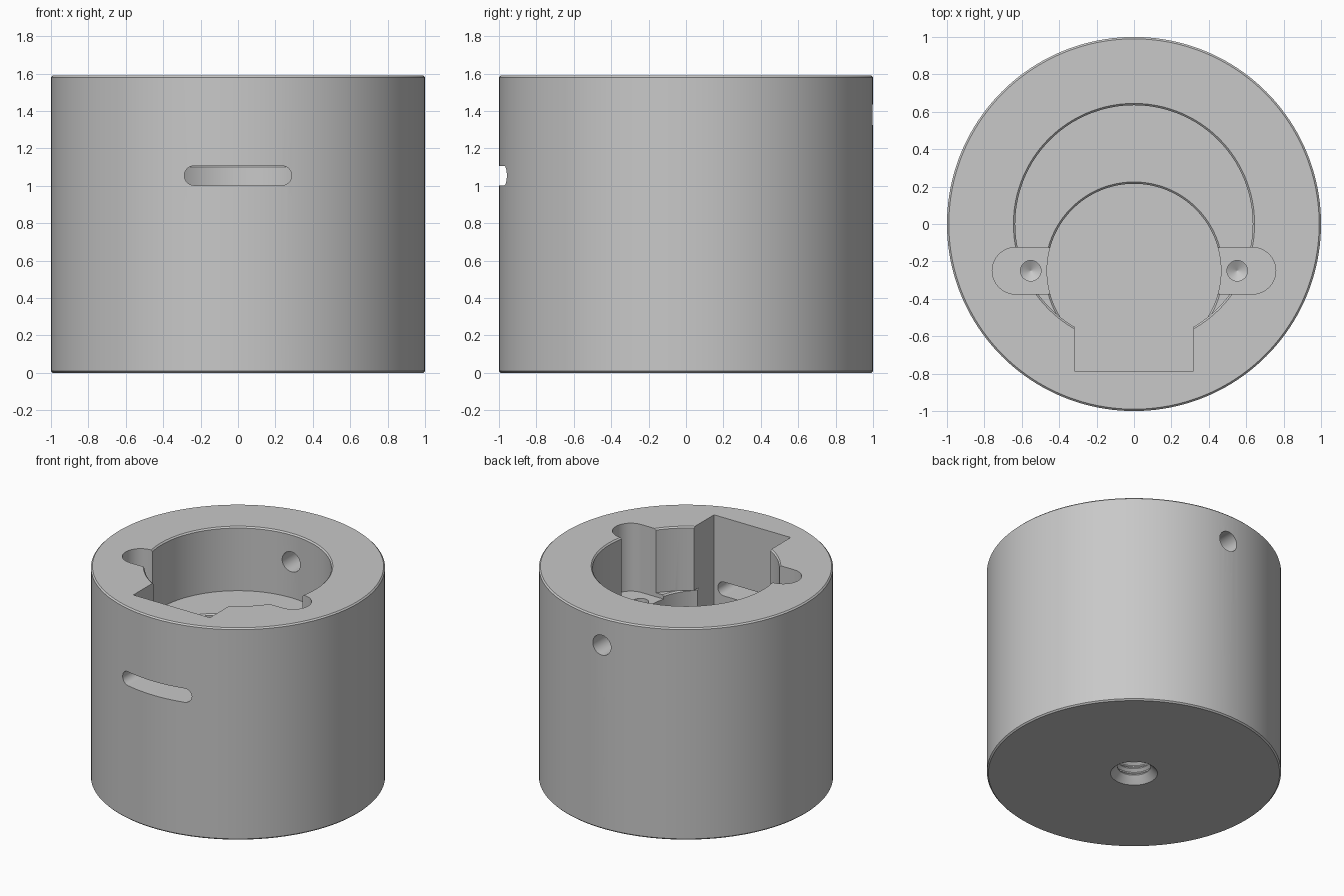
import bpy, bmesh, math
from mathutils import Matrix, Vector

if "Cube" in bpy.data.objects:
    bpy.data.objects.remove(bpy.data.objects["Cube"], do_unlink=True)

HEIGHT = 1.59
LEDGE = 1.11      # floor of the wide bore
EAR_FLOOR = 1.08  # floor of the screw ears
FLOOR = 0.5       # floor of the deep bore
TOP = HEIGHT + 0.1
BEVEL = 0.01

grey = bpy.data.materials.new("plain grey")
grey.use_nodes = True
grey.diffuse_color = (0.58, 0.58, 0.58, 1)
grey.node_tree.nodes["Principled BSDF"].inputs["Base Color"].default_value = grey.diffuse_color


def finish(name, bm):
    bmesh.ops.recalc_face_normals(bm, faces=bm.faces)
    mesh = bpy.data.meshes.new(name)
    bm.to_mesh(mesh)
    bm.free()
    mesh.materials.append(grey)
    obj = bpy.data.objects.new(name, mesh)
    bpy.context.collection.objects.link(obj)
    return obj


def loft(name, rings):
    """Closed solid through rings that have equal point counts."""
    bm = bmesh.new()
    loops = [[bm.verts.new(p) for p in ring] for ring in rings]
    n = len(loops[0])
    for a, b in zip(loops, loops[1:]):
        for i in range(n):
            j = (i + 1) % n
            bm.faces.new((a[i], a[j], b[j], b[i]))
    bm.faces.new(loops[0][::-1])
    bm.faces.new(loops[-1])
    return finish(name, bm)


def lathe(name, profile, center=(0, 0, 0), turn=None, sides=64):
    """Revolve (radius, height) points about z."""
    place = Matrix.Translation(center) @ (turn or Matrix())
    return loft(name, [[place @ Vector((r * math.cos(math.tau * i / sides),
                                        r * math.sin(math.tau * i / sides), z))
                        for i in range(sides)] for r, z in profile])


def capsule(half, radius, steps=20):
    """Outline of a round-ended slot."""
    pts = []
    for side in (1, -1):
        for i in range(steps + 1):
            a = math.pi * (i / steps - 0.5)
            pts.append((side * (half + radius * math.cos(a)), side * radius * math.sin(a)))
    return pts


# Outer cylinder with fine chamfers
body = lathe("housing", [(1 - BEVEL, 0), (1, BEVEL), (1, HEIGHT - BEVEL),
                         (1 - BEVEL, HEIGHT)], sides=160)
cutters = []

# Wide bore with chamfered rim
cutters.append(lathe("wide_bore", [(0.635, LEDGE), (0.635, HEIGHT - BEVEL),
                                   (0.645, HEIGHT), (0.645, TOP)], sides=128))

# Deep offset bore below the ledge
cutters.append(lathe("deep_bore", [(0.465, FLOOR), (0.465, LEDGE - BEVEL),
                                   (0.475, LEDGE), (0.475, LEDGE + 0.002)],
                     (0, -0.25, 0), sides=128))

# Square pocket at the front
corners = [(-0.318, -0.787), (0.318, -0.787), (0.318, -0.4), (-0.318, -0.4)]
cutters.append(loft("front_pocket", [[(x, y, z) for x, y in corners] for z in (FLOOR, TOP)]))

# Round-ended ears on both sides
cutters.append(loft("screw_ears", [[(x, y - 0.25, z) for x, y in capsule(0.633, 0.125)]
                                   for z in (EAR_FLOOR, TOP)]))

# Drilled screw holes with conical bottoms
for side in (-1, 1):
    cutters.append(lathe("screw_hole", [(0.002, 0.77), (0.055, 0.8), (0.055, 1.2)],
                         (side * 0.552, -0.25, 0), sides=32))

# Curved-wall slot through the front
cutters.append(loft("front_slot", [[(x, y, z + 1.055) for x, z in capsule(0.235, 0.052)]
                                   for y in (-1.1, -0.7)]))

# Round hole through the back wall
cutters.append(lathe("back_hole", [(0.075, 0.5), (0.075, 1.1)], (0, 0, 1.38),
                     Matrix.Rotation(-math.pi / 2, 4, "X"), sides=40))

# Countersunk threaded socket underneath
thread = [(0.19, -0.03), (0.16, 0), (0.125, 0.035)]
for k in range(6):
    z = 0.05 + k * 0.052
    thread += [(0.112, z), (0.112, z + 0.008), (0.132, z + 0.026), (0.132, z + 0.034)]
cutters.append(lathe("threaded_socket", thread, sides=48))

# Carve every cavity out of the housing
bpy.context.view_layer.objects.active = body
for cutter in cutters:
    cutter.hide_render = True
    mod = body.modifiers.new(cutter.name, "BOOLEAN")
    mod.operation = "DIFFERENCE"
    mod.solver = "EXACT"
    mod.object = cutter
    bpy.ops.object.modifier_apply(modifier=mod.name)
    bpy.data.objects.remove(cutter, do_unlink=True)

bpy.ops.object.select_all(action="DESELECT")
body.select_set(True)
bpy.ops.object.shade_smooth_by_angle(angle=math.radians(25))
